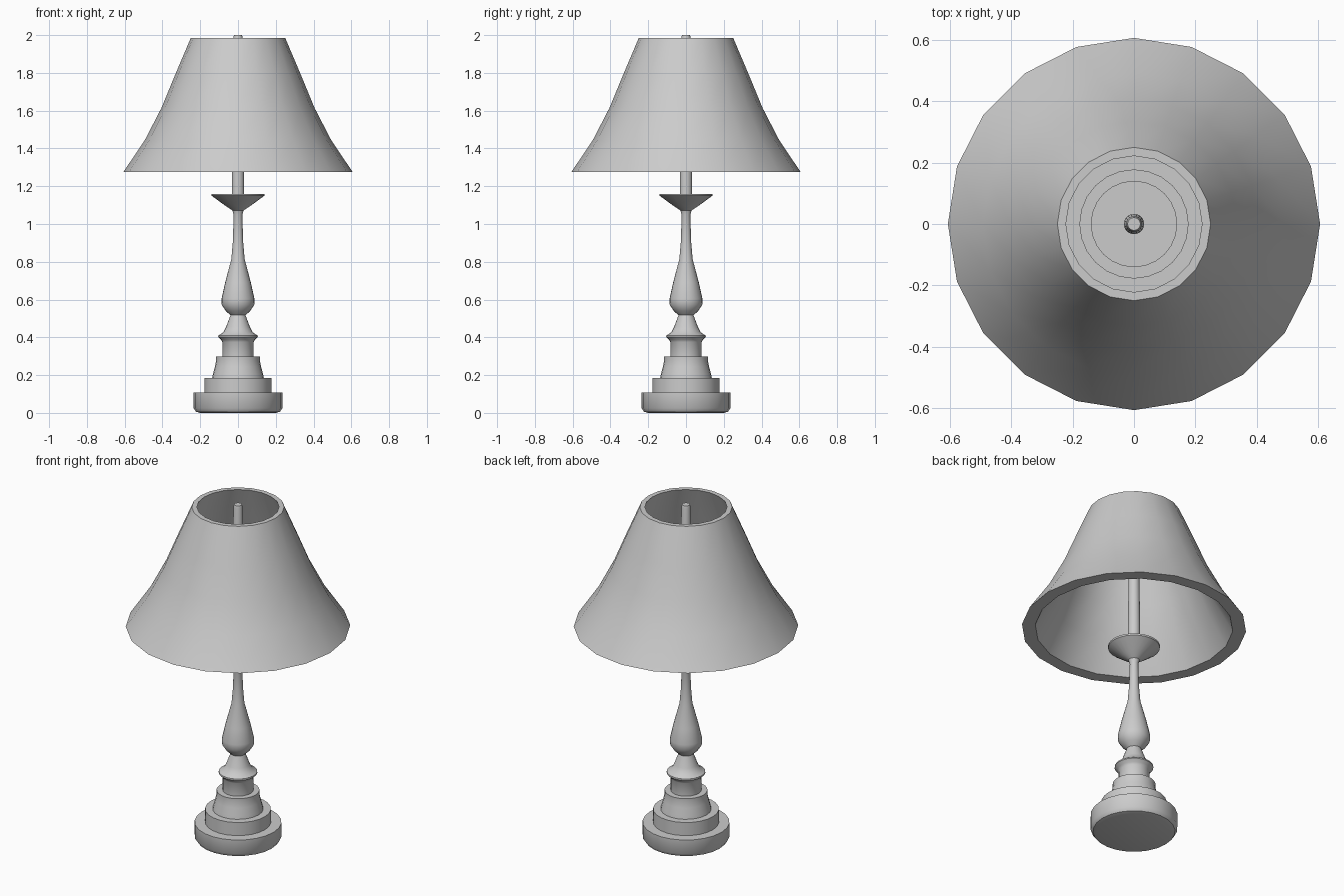
import bpy, math

if "Cube" in bpy.data.objects:
    bpy.data.objects.remove(bpy.data.objects["Cube"])


def lathe(name, profile, segments, closed=False, angle=35):
    """Spin an (r, z) profile round z; r = 0 becomes a single pole point."""
    verts, rings, faces = [], [], []
    for r, z in profile:
        n = 1 if r == 0 else segments
        rings.append(range(len(verts), len(verts) + n))
        for i in range(n):
            a = 2 * math.pi * i / segments
            verts.append((r * math.cos(a), r * math.sin(a), z))
    pairs = list(zip(rings, rings[1:]))
    if closed:
        pairs.append((rings[-1], rings[0]))
    for lo, hi in pairs:
        for i in range(segments):
            j = (i + 1) % segments
            if len(lo) == 1:
                faces.append((lo[0], hi[j], hi[i]))
            elif len(hi) == 1:
                faces.append((lo[i], lo[j], hi[0]))
            else:
                faces.append((lo[i], lo[j], hi[j], hi[i]))
    mesh = bpy.data.meshes.new(name)
    mesh.from_pydata(verts, [], faces)
    ob = bpy.data.objects.new(name, mesh)
    bpy.context.collection.objects.link(ob)
    bpy.ops.object.select_all(action='DESELECT')
    ob.select_set(True)
    bpy.context.view_layer.objects.active = ob
    bpy.ops.object.shade_smooth_by_angle(angle=math.radians(angle))
    return ob


# Stepped foot with a rounded lower edge
lathe("base", [(0, 0), (0.2, 0), (0.222, 0.006), (0.235, 0.025), (0.235, 0.107),
               (0.178, 0.107), (0.178, 0.185), (0.137, 0.185), (0.133, 0.205),
               (0.122, 0.245), (0.116, 0.275), (0.116, 0.298), (0, 0.298)], 24)

# Collar between foot and stem
lathe("collar", [(0, 0.298), (0.083, 0.298), (0.083, 0.375), (0.09, 0.387),
                 (0.105, 0.402), (0.104, 0.41), (0.077, 0.427), (0.063, 0.455),
                 (0.04, 0.517), (0, 0.517)], 24)

# Turned vase-shaped stem flaring into the drip cup
lathe("stem", [(0, 0.517), (0.04, 0.517), (0.065, 0.54), (0.086, 0.572),
               (0.087, 0.605), (0.068, 0.69), (0.035, 0.815), (0.027, 0.91),
               (0.023, 1.05), (0.03, 1.072), (0.065, 1.095), (0.14, 1.15),
               (0.141, 1.16), (0, 1.16)], 24)

# Tapered rod through the shade
lathe("rod", [(0, 1.16), (0.033, 1.16), (0.033, 1.28), (0.025, 1.985),
              (0.021, 2.0), (0, 2.0)], 20)

# Thick flared shade, open at both ends
outer = [(0.607, 1.275), (0.493, 1.445), (0.405, 1.615), (0.335, 1.785), (0.25, 1.985)]
inner = [(0.222, 1.985), (0.302, 1.785), (0.365, 1.615), (0.44, 1.445), (0.535, 1.275)]
lathe("shade", outer + inner, 20, closed=True)
